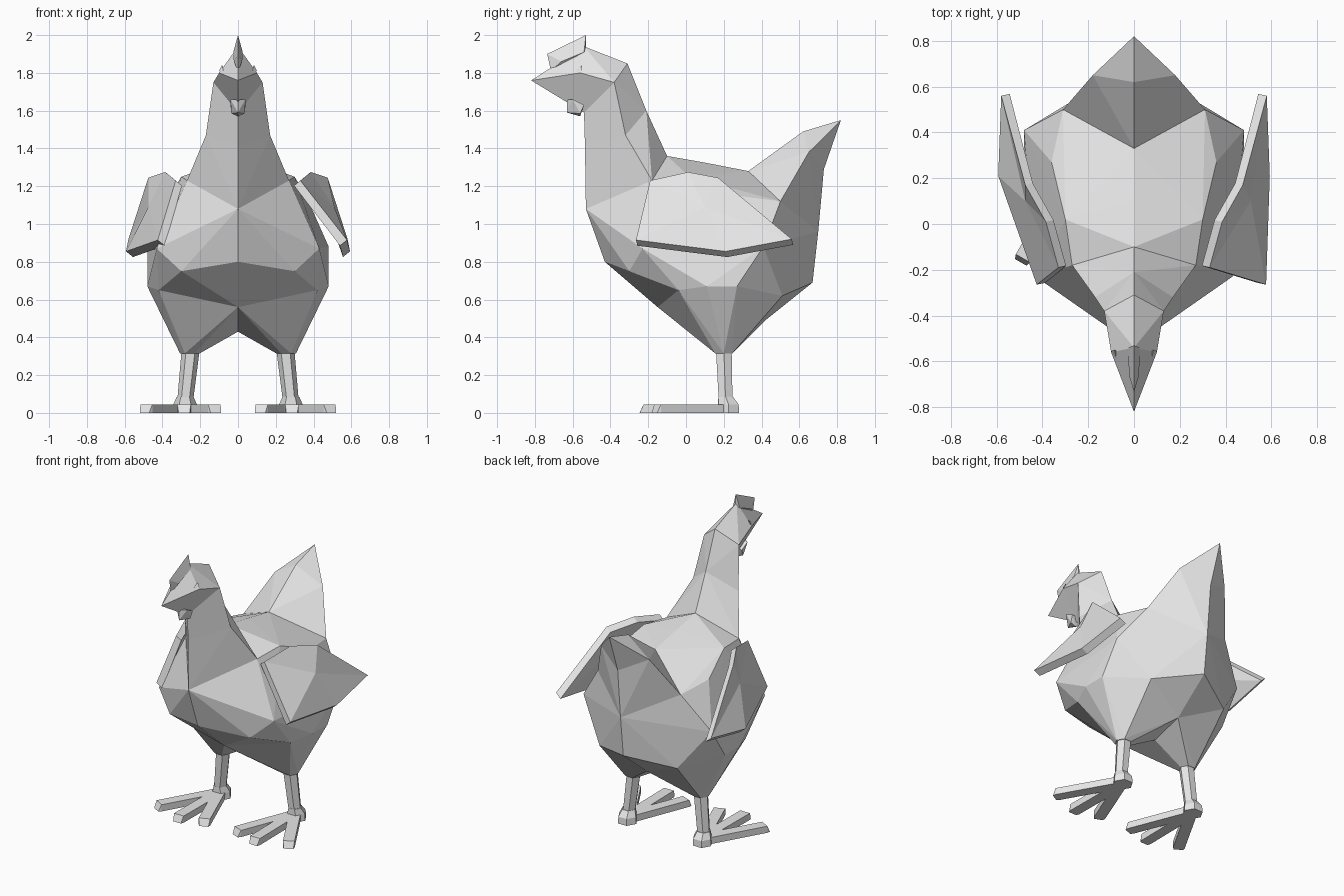
import bpy, bmesh, math
from mathutils import Vector

if "Cube" in bpy.data.objects:
    bpy.data.objects.remove(bpy.data.objects["Cube"])

grey = bpy.data.materials.new("plain_grey")
grey.diffuse_color = (0.8, 0.8, 0.8, 1)
grey.use_nodes = True
grey.node_tree.nodes["Principled BSDF"].inputs["Base Color"].default_value = grey.diffuse_color


def make_object(name, bm):
    bmesh.ops.recalc_face_normals(bm, faces=bm.faces[:])
    me = bpy.data.meshes.new(name)
    bm.to_mesh(me)
    bm.free()
    me.materials.append(grey)
    ob = bpy.data.objects.new(name, me)
    bpy.context.collection.objects.link(ob)
    return ob


def hull(name, pts, mirror=False):
    """Faceted convex solid around the points, optionally mirrored in x."""
    pts = list(pts)
    if mirror:
        pts += [(-x, y, z) for x, y, z in pts if x > 0]
    bm = bmesh.new()
    for p in pts:
        bm.verts.new(p)
    bmesh.ops.convex_hull(bm, input=bm.verts[:], use_existing_faces=False)
    loose = [v for v in bm.verts if not v.link_faces]
    bmesh.ops.delete(bm, geom=loose, context='VERTS')
    return make_object(name, bm)


def union(base, others):
    """Weld overlapping solids into one skin."""
    for o in others:
        m = base.modifiers.new("weld", 'BOOLEAN')
        m.operation, m.solver, m.object = 'UNION', 'EXACT', o
    bpy.context.view_layer.update()
    dg = bpy.context.evaluated_depsgraph_get()
    me = bpy.data.meshes.new_from_object(base.evaluated_get(dg))
    base.modifiers.clear()
    base.data = me
    for o in others:
        bpy.data.objects.remove(o)
    return base


def side_pts(pts, s):
    return [(s * x, y, z) for x, y, z in pts]


def ring(x, y, z, r, n=6):
    return [(x + r * math.cos(math.tau * i / n), y + r * math.sin(math.tau * i / n), z)
            for i in range(n)]


# Torso
body = hull("body", [
    (0, -.53, 1.08), (0, -.43, .80), (0, -.15, .56), (.30, -.30, .75),
    (.42, -.04, .65), (.43, -.23, .87), (.48, .11, .67), (.48, .27, .67),
    (.48, .41, .88), (.29, .51, .62), (0, .67, .69), (0, .70, .96),
    (0, .42, .49), (0, .20, .43), (.31, .50, 1.12), (.36, .27, 1.15),
    (.30, .02, 1.25), (.27, -.18, 1.23), (0, -.10, 1.36), (0, .10, 1.325),
    (0, .33, 1.28)], True)

# Neck and head, stacked along shared rings
neck_ring = [(0, -.535, 1.42), (.17, -.32, 1.47), (0, -.21, 1.60)]
lower_neck = hull("lower_neck", neck_ring + [
    (0, -.53, 1.08), (.27, -.18, 1.23), (0, -.10, 1.36), (0, -.1, 1.05)], True)
head_ring = [(0, -.54, 1.59), (.13, -.38, 1.75), (0, -.31, 1.85)]
upper_neck = hull("upper_neck", neck_ring + head_ring, True)
head = hull("head", head_ring + [
    (0, -.82, 1.76), (0, -.54, 1.94), (.10, -.56, 1.80), (0, -.62, 1.66)], True)

# Tail
tail_mid = [(0, .62, 1.49), (.18, .65, 1.38), (0, .73, 1.29)]
tail_base = hull("tail_base", tail_mid + [
    (0, .33, 1.28), (.31, .50, 1.12), (0, .70, .96), (0, .3, 1.0)], True)
tail_tip = hull("tail_tip", tail_mid + [(0, .82, 1.55)], True)

# Thighs
thighs = [hull("thigh", side_pts([
    (0, -.15, .56), (.42, -.04, .65), (.48, .11, .67), (.48, .27, .67),
    (.29, .51, .62), (0, .42, .49), (0, .20, .43), (0, .2, .7)]
    + ring(.255, .2, .315, .052), s), ) for s in (1, -1)]
union(body, [lower_neck, upper_neck, head, tail_base, tail_tip] + thighs)

# Comb, wattle and eyes
hull("comb", [(0, -.735, 1.90), (0, -.53, 2.0), (0, -.53, 1.92), (0, -.715, 1.81),
              (.025, -.54, 1.91), (.022, -.66, 1.86)], True)
hull("wattle", [(.04, -.60, 1.66), (.04, -.54, 1.63), (.035, -.56, 1.585),
                (0, -.63, 1.66), (0, -.63, 1.59), (0, -.56, 1.57)], True)
for s in (1, -1):
    hull("eye", side_pts([(.075, -.60, 1.80), (.085, -.55, 1.84), (.10, -.555, 1.81),
                          (.06, -.56, 1.81)], s))


# Wings: a fanned outer skin and an inner copy, joined around the rim
def wing(name, s, front_x, belly_x):
    rim = [(.33, -.19, 1.23), (.385, .01, 1.275), (.475, .17, 1.245),
           (.58, .56, .92), (.593, .21, .855), (front_x, -.265, .915)]
    shift = Vector((-.037, .008, -.03))
    bm = bmesh.new()
    outer = [bm.verts.new(p) for p in rim]
    inner = [bm.verts.new(Vector(p) + shift * (1 if i > 2 else .9))
             for i, p in enumerate(rim)]
    hub_o = bm.verts.new((belly_x, .10, 1.09))
    hub_i = bm.verts.new(Vector((belly_x, .10, 1.09)) + shift)
    for i in range(6):
        j = (i + 1) % 6
        bm.faces.new((outer[i], outer[j], hub_o))
        bm.faces.new((inner[j], inner[i], hub_i))
        bm.faces.new((outer[j], outer[i], inner[i], inner[j]))
    for v in bm.verts:
        v.co.x *= s
    make_object(name, bm)


wing("right_wing", 1, .577, .51)
wing("left_wing", -1, .425, .475)

# Legs and three-toed feet
for s, label in ((1, "right"), (-1, "left")):
    leg = hull(label + "_leg", side_pts(
        ring(.25, .2, .34, .048) + ring(.28, .21, .06, .042), s))
    parts = [hull("ankle", side_pts(
        ring(.28, .21, .085, .045) + ring(.28, .225, .045, .062)
        + ring(.28, .225, 0, .065), s))]
    for tx, ty in ((.485, -.15), (.285, -.225), (.125, -.18)):
        heel, tip = Vector((.28, .21, 0)), Vector((tx, ty, 0))
        d = (tip - heel).normalized()
        w = Vector((-d.y, d.x, 0)) * .036
        pts = [p + k * w + Vector((0, 0, z)) for p in (heel, tip)
               for k in (-1, 1) for z in (0, .045)]
        pts += [tip + d * .02 + k * w * .8 for k in (-1, 1)]
        parts.append(hull("toe", side_pts([tuple(p) for p in pts], s)))
    union(leg, parts)
